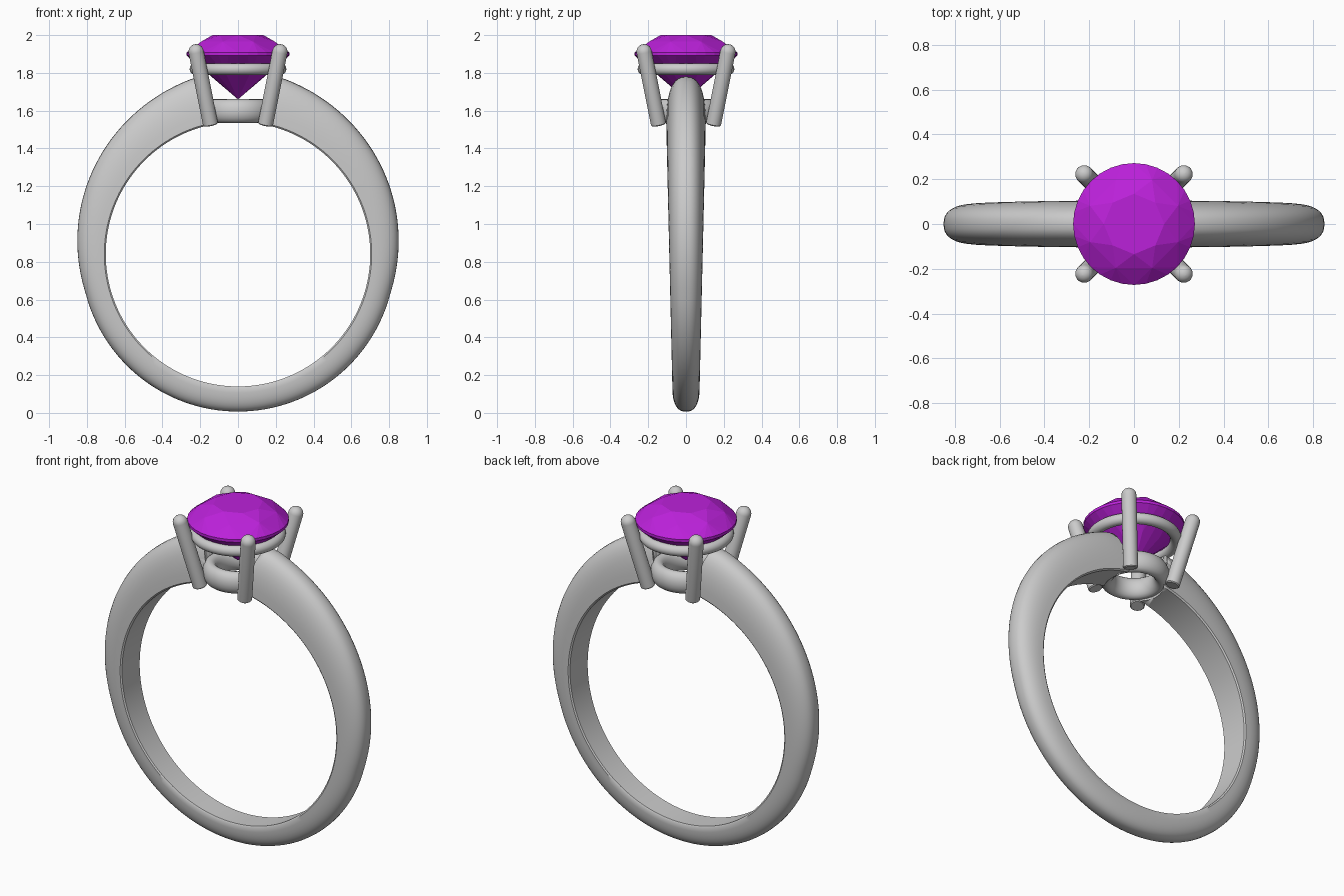
import bpy, bmesh
from math import sin, cos, pi, tau, degrees, radians
from mathutils import Vector

if "Cube" in bpy.data.objects:
    bpy.data.objects.remove(bpy.data.objects["Cube"])

INNER_R, CZ = 0.70, 0.84


def finish(name, bm, smooth=True):
    bmesh.ops.remove_doubles(bm, verts=bm.verts, dist=1e-5)
    bmesh.ops.recalc_face_normals(bm, faces=bm.faces)
    me = bpy.data.meshes.new(name)
    bm.to_mesh(me)
    bm.free()
    ob = bpy.data.objects.new(name, me)
    bpy.context.collection.objects.link(ob)
    bpy.ops.object.select_all(action='DESELECT')
    bpy.context.view_layer.objects.active = ob
    ob.select_set(True)
    if smooth:
        bpy.ops.object.shade_smooth_by_angle(angle=radians(35))
    return ob


def skin(name, loops, closed, smooth=True):
    """Bridge a list of equal closed loops; close the chain or leave its ends capped."""
    bm = bmesh.new()
    rows = [[bm.verts.new(p) for p in loop] for loop in loops]
    n, m = len(rows), len(rows[0])
    for i in range(n if closed else n - 1):
        a, b = rows[i], rows[(i + 1) % n]
        for j in range(m):
            k = (j + 1) % m
            bm.faces.new((a[j], a[k], b[k], b[j]))
    if not closed:
        bm.faces.new(rows[0])
        bm.faces.new(rows[-1])
    return finish(name, bm, smooth)


def circle(r, z, n, turn=0.0):
    return [Vector((r * cos(tau * (i + turn) / n), r * sin(tau * (i + turn) / n), z)) for i in range(n)]


def ring(name, major, z, half_w, half_h):
    loops = [circle(major + half_w * cos(tau * i / 20), z + half_h * sin(tau * i / 20), 64) for i in range(20)]
    return skin(name, loops, True)


# Band: D-shaped section that grows wider and thicker toward the shoulders
def band_section(a):
    from_top = abs(degrees(a))
    s = max(0.0, (105 - from_top) / 90)
    t = 0.133 + 0.127 * min(s, 1.0) ** 1.2
    w = 0.072 + 0.033 * (1 + cos(a)) / 2
    prof = [(-w * 0.93, 0), (w * 0.93, 0)]
    for i in range(21):
        b = pi * i / 20
        y = w * abs(cos(b)) ** 0.8 * (1 if b <= pi / 2 else -1)
        prof.append((y, 0.008 + (t - 0.008) * max(sin(b), 0.0) ** 0.85))
    return [Vector(((INNER_R + r) * sin(a), y, CZ + (INNER_R + r) * cos(a))) for y, r in prof]


band = skin("band", [band_section(-pi + tau * i / 144) for i in range(144)], True)

# Tapered opening through the top of the band for the setting
cutter = skin("setting_cutter", [circle(0.14, 1.40, 64), circle(0.215, 1.95, 64)], False)
cutter.hide_render = True
bpy.context.view_layer.objects.active = band
mod = band.modifiers.new("setting_opening", 'BOOLEAN')
mod.operation, mod.solver, mod.object = 'DIFFERENCE', 'EXACT', cutter
bpy.ops.object.modifier_apply(modifier=mod.name)
bpy.data.objects.remove(cutter)

# Setting rings
ring("lower_ring", 0.148, 1.598, 0.042, 0.063)
ring("upper_ring", 0.225, 1.82, 0.031, 0.031)

# Four leaning prongs with domed tips
for i, (sx, sy) in enumerate([(1, 1), (-1, 1), (-1, -1), (1, -1)]):
    p0 = Vector((0.145 * sx, 0.145 * sy, 1.525))
    p1 = Vector((0.222 * sx, 0.222 * sy, 1.912))
    axis = p1 - p0
    rot = axis.to_track_quat('Z', 'Y')
    r, h = 0.04, axis.length
    prof = [(r - 0.005, 0), (r, 0.005)]
    prof += [(r * cos(pi / 2 * k / 6) + 0.0005, h + r * sin(pi / 2 * k / 6)) for k in range(7)]
    skin("prong_%d" % (i + 1), [[p0 + rot @ v for v in circle(q, z, 24)] for q, z in prof], False)

# Brilliant-cut gem: hull of table, crown, girdle, pavilion and culet points
bm = bmesh.new()
pts = circle(0.135, 2.0, 8) + circle(0.212, 1.965, 8, 0.5)
pts += circle(0.272, 1.908, 32) + circle(0.272, 1.892, 32)
pts += circle(0.15, 1.783, 8, 0.5) + [Vector((0, 0, 1.66))]
for p in pts:
    bm.verts.new(p)
bmesh.ops.convex_hull(bm, input=bm.verts)
gem = finish("gem", bm, smooth=False)
mat = bpy.data.materials.new("purple_gem")
mat.diffuse_color = (0.50, 0.015, 0.70, 1)
mat.use_nodes = True
mat.node_tree.nodes["Principled BSDF"].inputs["Base Color"].default_value = mat.diffuse_color
gem.data.materials.append(mat)
